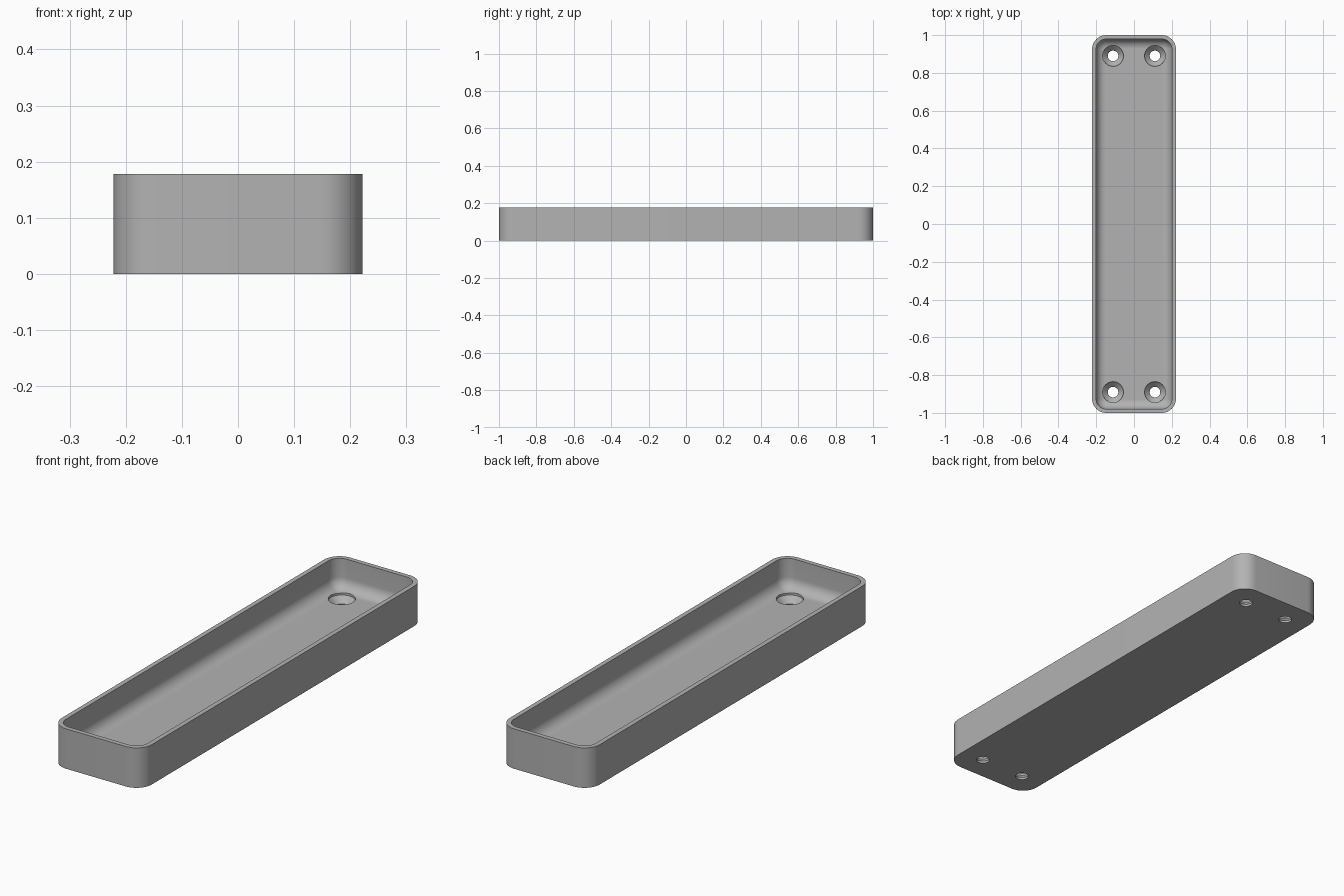
import bpy
import bmesh
from math import cos, sin, pi, radians

if "Cube" in bpy.data.objects:
    bpy.data.objects.remove(bpy.data.objects["Cube"])

HALF_X, HALF_Y, HEIGHT = 0.222, 1.0, 0.178
CORNER, WALL, FLOOR, FILLET = 0.075, 0.021, 0.045, 0.05

grey = bpy.data.materials.new("plain grey")
grey.use_nodes = True
colour = (0.45, 0.45, 0.45, 1)
grey.diffuse_color = colour
grey.node_tree.nodes["Principled BSDF"].inputs["Base Color"].default_value = colour


def loft(name, rings):
    """Solid skinned through rings of points, capped at both ends."""
    bm = bmesh.new()
    loops = [[bm.verts.new(p) for p in ring] for ring in rings]
    n = len(loops[0])
    for a, b in zip(loops, loops[1:]):
        for i in range(n):
            j = (i + 1) % n
            bm.faces.new((a[i], a[j], b[j], b[i]))
    bm.faces.new(loops[0][::-1])
    bm.faces.new(loops[-1])
    bmesh.ops.recalc_face_normals(bm, faces=bm.faces)
    mesh = bpy.data.meshes.new(name)
    bm.to_mesh(mesh)
    bm.free()
    obj = bpy.data.objects.new(name, mesh)
    bpy.context.collection.objects.link(obj)
    mesh.materials.append(grey)
    return obj


def rounded_rect(inset, z, steps=12):
    r = max(CORNER - inset, 0.002)
    cx, cy = HALF_X - inset - r, HALF_Y - inset - r
    points = []
    for q, (sx, sy) in enumerate([(1, 1), (-1, 1), (-1, -1), (1, -1)]):
        for k in range(steps + 1):
            a = (q + k / steps) * pi / 2
            points.append((sx * cx + r * cos(a), sy * cy + r * sin(a), z))
    return points


def circle(x, y, r, z, n=40):
    return [(x + r * cos(2 * pi * i / n), y + r * sin(2 * pi * i / n), z)
            for i in range(n)]


# Tray: outer wall, flat rim, inner wall, filleted floor
profile = [(0, 0), (0, HEIGHT), (WALL, HEIGHT)]
for k in range(11):
    a = k / 10 * pi / 2
    profile.append((WALL + FILLET * (1 - cos(a)), FLOOR + FILLET * (1 - sin(a))))
tray = loft("tray", [rounded_rect(i, z) for i, z in profile])

# Countersunk screw holes near the four corners
hole_profile = [(0.028, -0.05), (0.028, 0.01), (0.055, 0.037), (0.055, 0.12)]
for sx in (-1, 1):
    for sy in (-1, 1):
        cutter = loft("screw_hole_cutter",
                      [circle(sx * 0.111, sy * 0.89, r, z) for r, z in hole_profile])
        cutter.hide_render = True
        cutter.hide_set(True)
        cut = tray.modifiers.new("screw hole", "BOOLEAN")
        cut.operation = "DIFFERENCE"
        cut.solver = "EXACT"
        cut.object = cutter

# Apply the cuts, then drop the cutters
bpy.context.view_layer.update()
result = bpy.data.meshes.new_from_object(
    tray.evaluated_get(bpy.context.evaluated_depsgraph_get()))
tray.modifiers.clear()
tray.data = result
for obj in [o for o in bpy.data.objects if o.name.startswith("screw_hole_cutter")]:
    bpy.data.objects.remove(obj)

bpy.ops.object.select_all(action="DESELECT")
tray.select_set(True)
bpy.context.view_layer.objects.active = tray
bpy.ops.object.shade_smooth_by_angle(angle=radians(30))
